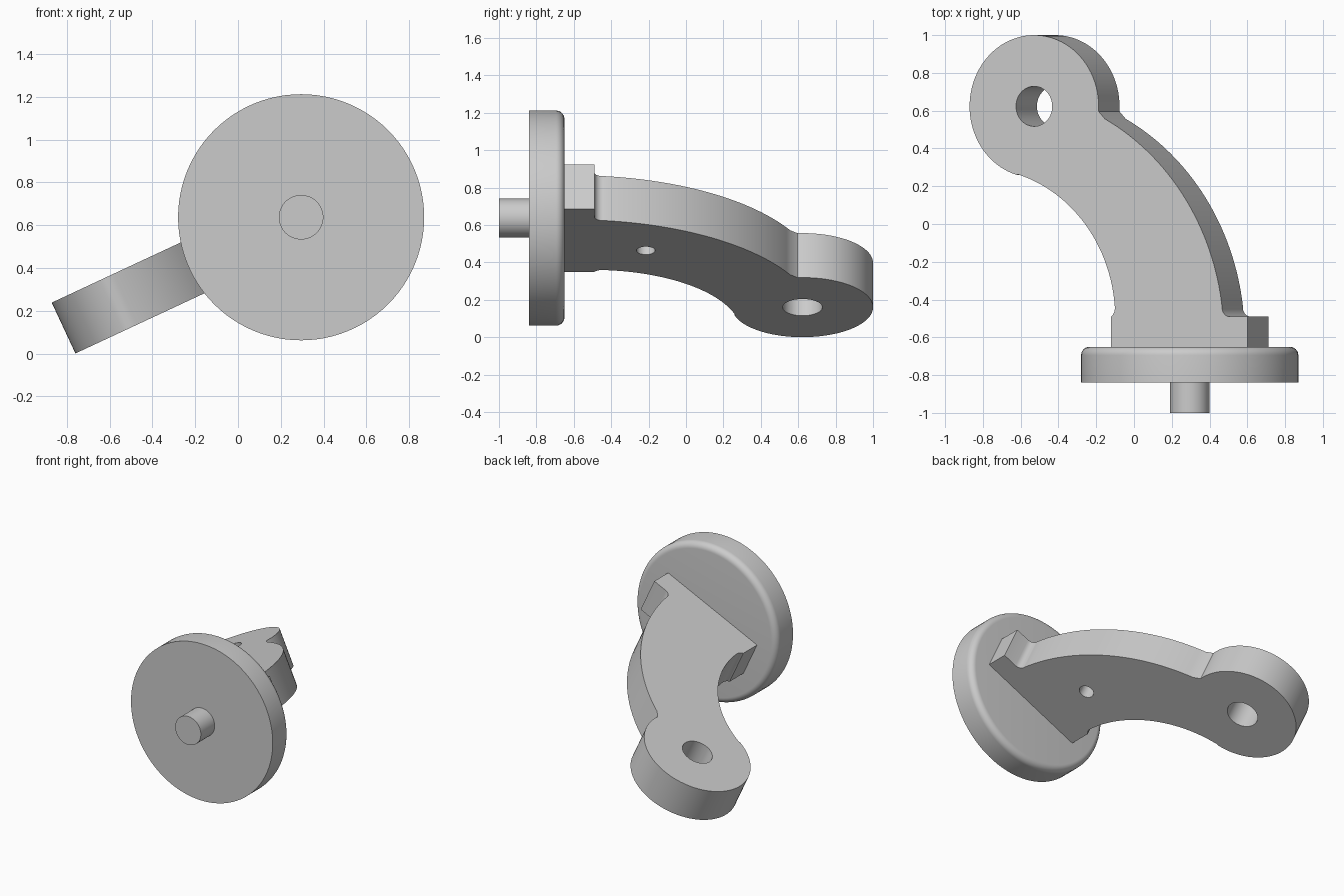
import bpy, bmesh
from math import sin, cos, radians, pi
from mathutils import Matrix, Vector

if "Cube" in bpy.data.objects:
    bpy.data.objects.remove(bpy.data.objects["Cube"], do_unlink=True)

AXIS = Vector((0.295, 0, 0.637))      # centre line of the disc
TILT = Matrix.Translation(AXIS) @ Matrix.Rotation(radians(-25), 4, 'Y')
HALF = 0.131                          # half thickness of the arm

grey = bpy.data.materials.new("plain_grey")
grey.use_nodes = True
grey.diffuse_color = (0.6, 0.6, 0.6, 1)
grey.node_tree.nodes["Principled BSDF"].inputs["Base Color"].default_value = (0.6, 0.6, 0.6, 1)


def make_object(name, bm, matrix):
    bmesh.ops.recalc_face_normals(bm, faces=bm.faces)
    mesh = bpy.data.meshes.new(name)
    bm.to_mesh(mesh)
    bm.free()
    mesh.materials.append(grey)
    ob = bpy.data.objects.new(name, mesh)
    ob.matrix_world = matrix
    bpy.context.collection.objects.link(ob)
    return ob


def arc(cx, cy, r, start, end, steps):
    angles = [radians(start + (end - start) * i / steps) for i in range(steps + 1)]
    return [(cx + r * cos(a), cy + r * sin(a)) for a in angles]


def lathe(name, profile, steps=96):
    """Revolve (radius, y) points around the disc axis."""
    bm = bmesh.new()
    verts = [bm.verts.new((r, y, 0)) for r, y in profile]
    edges = [bm.edges.new(pair) for pair in zip(verts, verts[1:])]
    bmesh.ops.spin(bm, geom=verts + edges, cent=(0, 0, 0), axis=(0, 1, 0),
                   angle=2 * pi, steps=steps)
    bmesh.ops.remove_doubles(bm, verts=bm.verts, dist=0.0001)
    return make_object(name, bm, Matrix.Translation(AXIS))


def slab(name, outline, low, high):
    """Extrude an outline through the arm thickness."""
    bm = bmesh.new()
    face = bm.faces.new([bm.verts.new((u, y, low)) for u, y in outline])
    out = bmesh.ops.extrude_face_region(bm, geom=[face])
    moved = [g for g in out["geom"] if isinstance(g, bmesh.types.BMVert)]
    bmesh.ops.translate(bm, verts=moved, vec=(0, 0, high - low))
    return make_object(name, bm, TILT)


# Disc with a rounded rear rim, and the pin on its front
disc = lathe("round_disc", [(0, -0.84), (0.575, -0.84)]
             + arc(0.53, -0.695, 0.045, 0, 90, 8) + [(0, -0.65)])
pin = lathe("front_pin", [(0, -1), (0.104, -1), (0.104, -0.84), (0, -0.84)], 64)

# Curved arm: foot, outer curve, round eye, inner curve
outline = [(0.398, -0.655), (0.398, -0.49)]
outline += arc(0.295, -0.445, 0.045, 270, 180, 6)
outline += arc(-1.05, -0.6, 1.31, 7, 62, 32)
outline += arc(-0.848, 0.623, 0.377, -4, 254, 64)
outline += arc(-1.17, -0.5, 0.796, 73, 4, 32)
outline += [(-0.378, -0.463), (-0.388, -0.482), (-0.398, -0.49), (-0.398, -0.655)]
arm = slab("curved_arm", outline, -HALF, HALF)

# Through hole in the eye and small blind hole in the underside
cutters = [slab("eye_hole_cutter", arc(-0.848, 0.623, 0.106, 0, 352.5, 47), -0.3, 0.3),
           slab("small_hole_cutter", arc(-0.13, -0.215, 0.05, 0, 348.75, 31), -0.3, 0)]
for cutter in cutters:
    cutter.hide_render = True
    mod = arm.modifiers.new("hole", 'BOOLEAN')
    mod.operation = 'DIFFERENCE'
    mod.solver = 'EXACT'
    mod.object = cutter
    bpy.context.view_layer.objects.active = arm
    bpy.ops.object.modifier_apply(modifier=mod.name)
    bpy.data.objects.remove(cutter, do_unlink=True)

# Smooth curved walls, keep sharp edges
bpy.ops.object.select_all(action='DESELECT')
for ob in (disc, pin, arm):
    ob.select_set(True)
bpy.context.view_layer.objects.active = arm
bpy.ops.object.shade_smooth_by_angle(angle=radians(30))
